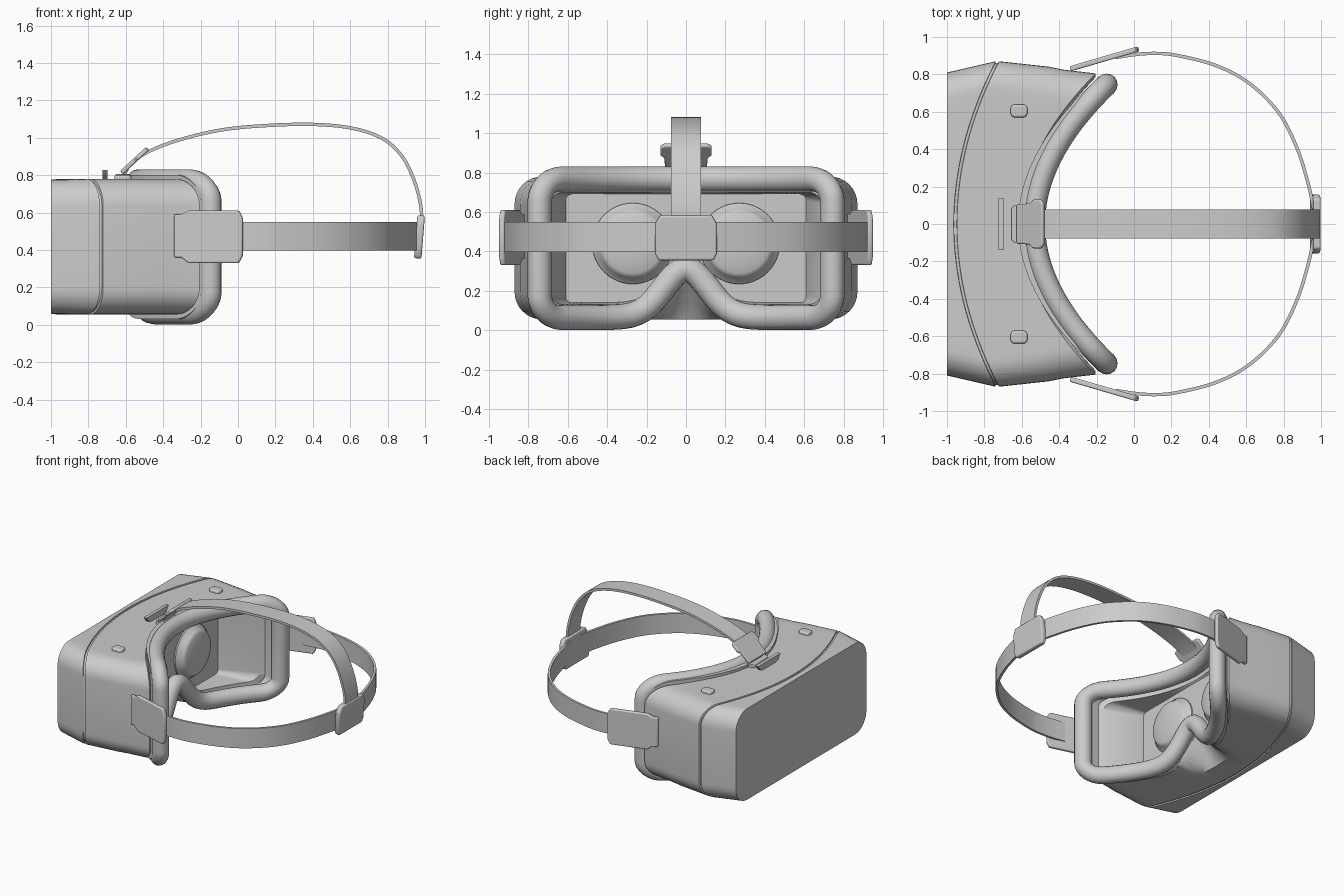
import bpy, bmesh
from math import sin, cos, pi, exp, radians
from mathutils import Vector as V

if "Cube" in bpy.data.objects:
    bpy.data.objects.remove(bpy.data.objects["Cube"])


def finish(name, bm, bevel=0, angle=35):
    bmesh.ops.recalc_face_normals(bm, faces=bm.faces[:])
    me = bpy.data.meshes.new(name)
    bm.to_mesh(me)
    bm.free()
    ob = bpy.data.objects.new(name, me)
    bpy.context.collection.objects.link(ob)
    if bevel:
        m = ob.modifiers.new("bevel", 'BEVEL')
        m.width, m.segments = bevel, 3
    bpy.ops.object.select_all(action='DESELECT')
    ob.select_set(True)
    bpy.context.view_layer.objects.active = ob
    bpy.ops.object.shade_smooth_by_angle(angle=radians(angle))
    return ob


def loft(name, rings, closed=False, bevel=0):
    """Skin equal-length closed loops; cap the ends or join last to first."""
    bm = bmesh.new()
    vs = [[bm.verts.new(p) for p in r] for r in rings]
    n = len(vs[0])
    for a, b in zip(vs, vs[1:] + (vs[:1] if closed else [])):
        for i in range(n):
            bm.faces.new((a[i], a[(i + 1) % n], b[(i + 1) % n], b[i]))
    if not closed:
        bm.faces.new(vs[0])
        bm.faces.new(vs[-1])
    return finish(name, bm, bevel)


def loop(hw, z0, z1, r, nose=0, sigma=.12):
    """Rounded rectangle in (y, z), its bottom edge raised at the nose."""
    pts = []
    for i in range(1, 40):
        y = (hw - r) * (-1 + i / 20)
        pts.append((y, z0 + nose * exp(-(y / sigma) ** 2)))
    for cy, cz, a0 in ((hw - r, z0 + r, -pi / 2), (hw - r, z1 - r, 0),
                       (r - hw, z1 - r, pi / 2), (r - hw, z0 + r, pi)):
        pts += [(cy + r * cos(a0 + k * pi / 16), cz + r * sin(a0 + k * pi / 16)) for k in range(9)]
        if a0 == 0:
            pts += [((hw - r) * (1 - i / 14), z1) for i in range(1, 28)]
    return pts


def smooth_path(pts, n=6):
    """Catmull-Rom through 2D points."""
    p = [V(q) for q in pts]
    p = [2 * p[0] - p[1]] + p + [2 * p[-1] - p[-2]]
    out = []
    for a, b, c, d in zip(p, p[1:], p[2:], p[3:]):
        for k in range(n):
            t = k / n
            out.append(.5 * (2 * b + (c - a) * t + (2 * a - 5 * b + 4 * c - d) * t * t
                             + (3 * b - a - 3 * c + d) * t ** 3))
    return out + [p[-2]]


def strap(name, path, place, half, th=.018):
    pts = smooth_path(path)
    rings = []
    for i, p in enumerate(pts):
        t = (pts[min(i + 1, len(pts) - 1)] - pts[max(i - 1, 0)]).normalized()
        nrm = V((-t.y, t.x)) * th / 2
        rings.append([place(p + nrm * s, w) for s, w in
                      ((-1, -half), (1, -half), (1, half), (-1, half))])
    return loft(name, rings)


def plate(name, outline, th, origin, u, v, bevel=.008):
    u, v, o = V(u).normalized(), V(v).normalized(), V(origin)
    n = u.cross(v) * th / 2
    return loft(name, [[o + u * a + v * b + n * s for a, b in outline] for s in (-1, 1)], bevel=bevel)


def octagon(w, h, c):
    return [(-w + c, -h), (w - c, -h), (w, -h + c), (w, h - c),
            (w - c, h), (-w + c, h), (-w, h - c), (-w, -h + c)]


# headset shell: front cover, seam groove, rear body with nose cut, eye cavity
def body_ring(hw, x0, curve, inset=0, z0=.055, z1=.78, r=.14, nose=0, sigma=.12):
    return [(x0 + curve * (y / hw) ** 2, y, z)
            for y, z in loop(hw - inset, z0 + inset, z1 - inset, r, nose, sigma)]


rings = [body_ring(.81, -1, 0, z0=.06, z1=.775)]
rings += [body_ring(.87, -.955 + dx, .225, ins) for dx, ins in
          ((-.009, 0), (-.007, .009), (.007, .009), (.009, 0))]
rings += [body_ring(.841, -.77, .315),
          body_ring(.825, -.72, .345, nose=.09),
          body_ring(.805, -.605, .40, nose=.21),
          body_ring(.80, -.59, .40, .015, nose=.215),
          body_ring(.80, -.59, .40, .11, z0=.02, z1=.81, r=.07, nose=.215, sigma=.16),
          [(-.60, y, z) for y, z in loop(.61, .14, .69, .03, .2, .16)]]
loft("headset_shell", rings)

# face cushion and its mounting frame follow one curved loop
centre = loop(.742, .065, .767, .11, .245, .16)


def face_loop(n, d, square=True):
    """Offset the loop by n within the curved face and by d away from it."""
    out = []
    for i, (y, z) in enumerate(centre):
        a, b = V(centre[i - 1]), V(centre[(i + 1) % len(centre)])
        t = (b - a).normalized()
        if square:
            slope = 2 * .385 * y / .742 ** 2
            across = V((-slope * -t.y, t.y, -t.x)).normalized()
            away = V((1, -slope, 0)).normalized()
            p = V((-.535 + .385 * (y / .742) ** 2, y, z)) + across * n + away * d
        else:
            yy = y + t.y * n
            p = V((-.535 + .385 * (yy / .742) ** 2 + d, yy, z - t.x * n))
        out.append(p)
    return out


loft("face_cushion", [face_loop(.064 * cos(k * pi / 8), .06 * sin(k * pi / 8)) for k in range(16)], True)
loft("cushion_frame", [face_loop(n, d, False) for n, d in
                       ((-.03, -.085), (.035, -.085), (.035, -.015), (-.03, -.015))], True)

# lenses
profile = [(.207, -.02), (.205, .01), (.195, .018), (.172, .05), (.165, .06), (.15, .066), (.09, .078), (.02, .082)]
for side, s in (("left", -1), ("right", 1)):
    loft(side + "_lens", [[(-.6 + d, s * .27 + r * cos(k * pi / 24), .44 + r * sin(k * pi / 24))
                           for k in range(48)] for r, d in profile])
    # side strap arms
    arm = [(0, .36), (.04, .36), (.08, .33), (.36, .33), (.38, .37),
           (.38, .57), (.36, .61), (.08, .61), (.04, .59), (0, .59)]
    plate(side + "_strap_arm", arm, .028, (-.34, s * .83, 0), (.36, s * .105, 0), (0, 0, 1))
    # top buttons
    plate(side + "_button", octagon(.046, .035, .015), .056, (-.615, s * .605, .772),
          (1, 0, 0), (0, 1, 0), .012)

# head band around the back
half = [(-.1, .89), (.0, .905), (.1, .912), (.22, .903), (.43, .85), (.61, .757),
        (.77, .6), (.87, .41), (.93, .22), (.962, .07)]
band = half + [(.968, 0)] + [(x, -y) for x, y in reversed(half)]
strap("head_band", band, lambda p, w: (p.x, p.y, .473 + w), .077)

# strap over the head
over = [(-.61, .80), (-.57, .865), (-.47, .93), (-.31, .99), (-.1, 1.04), (.115, 1.063), (.38, 1.072),
        (.6, 1.053), (.765, 1.0), (.87, .91), (.935, .79), (.975, .65), (.985, .52)]
strap("top_strap", over, lambda p, w: (p.x, w, p.y), .077)

# rear buckle
plate("rear_buckle", [(-.14, -.115), (.14, -.115), (.157, -.08), (.157, .07), (.13, .115),
                      (-.13, .115), (-.157, .07), (-.157, -.08)], .04,
      (.97, 0, .47), (0, 1, 0), (.08, 0, 1), .01)

# front strap clip, its foot and the upright tab on the shell
plate("front_clip", [(-.095, -.105), (0, -.11), (.02, -.13), (.08, -.13), (.095, -.11),
                     (.095, .11), (.08, .13), (.02, .13), (0, .11), (-.095, .105)], .024,
      (-.553, 0, .878), (.135, 0, .125), (0, 1, 0))
plate("clip_foot", octagon(.04, .1, .015), .04, (-.615, 0, .785), (1, 0, 0), (0, 1, 0), .005)
plate("top_tab", [(-.06, .77), (.06, .77), (.11, .79), (.14, .828), (-.14, .828), (-.11, .79)], .028,
      (-.711, 0, 0), (0, 1, 0), (0, 0, 1), .003)
